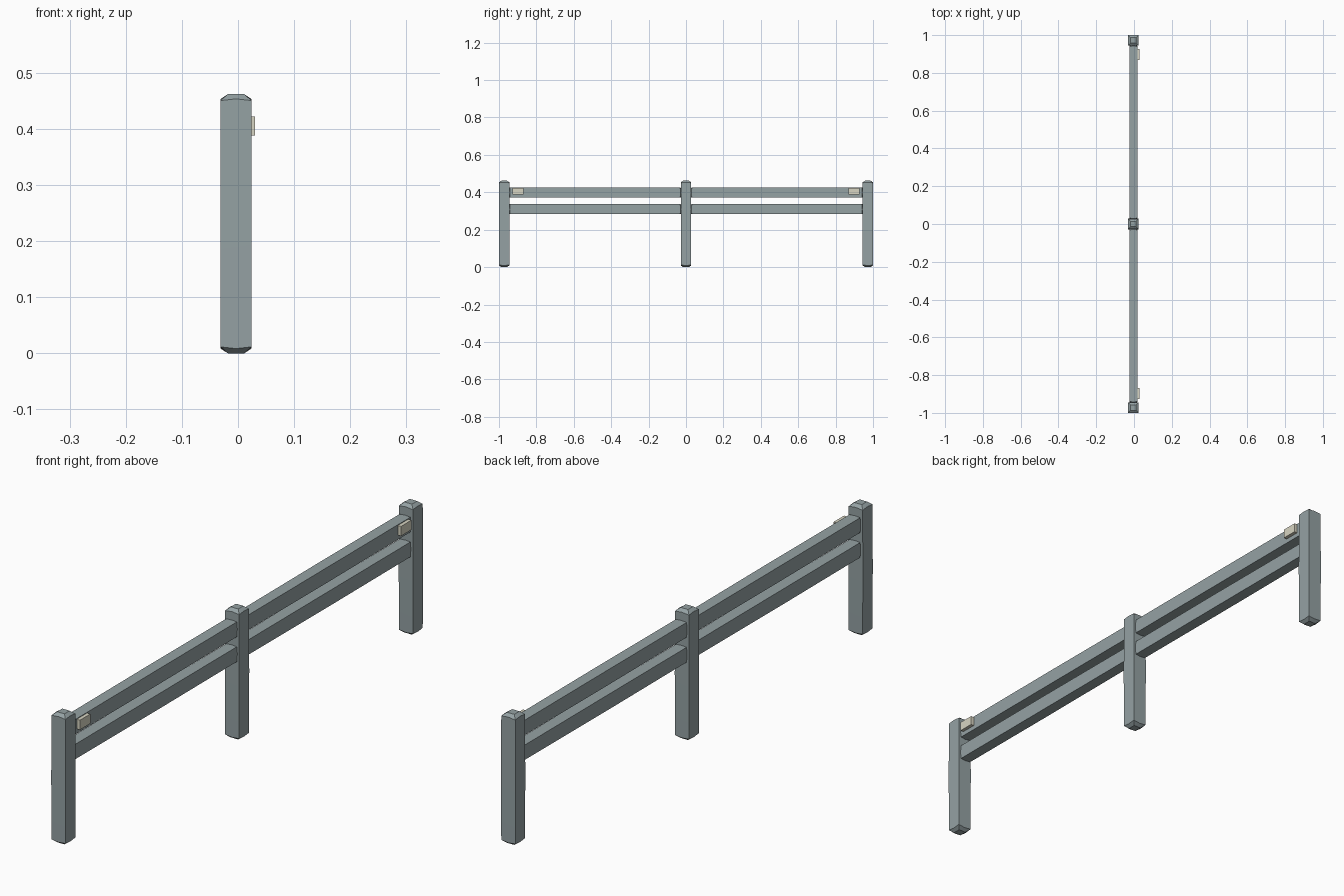
import bpy, bmesh
from mathutils import Vector

if "Cube" in bpy.data.objects:
    bpy.data.objects.remove(bpy.data.objects["Cube"])

CX = -0.0035   # centre line of the timber in x


def material(name, rgb):
    m = bpy.data.materials.new(name)
    m.diffuse_color = (*rgb, 1)
    m.use_nodes = True
    m.node_tree.nodes["Principled BSDF"].inputs["Base Color"].default_value = m.diffuse_color
    return m


TIMBER = material("painted_timber", (0.30, 0.36, 0.37))
REFLECT = material("pale_reflector", (0.68, 0.66, 0.54))


def finish(name, bm, mat):
    bmesh.ops.recalc_face_normals(bm, faces=bm.faces)
    me = bpy.data.meshes.new(name)
    bm.to_mesh(me)
    bm.free()
    me.materials.append(mat)
    ob = bpy.data.objects.new(name, me)
    bpy.context.collection.objects.link(ob)
    return ob


def beam(name, start, length, hu, hv, place):
    """Square beam with softly crowned, chamfered ends; place(u, v, w) gives xyz."""
    ring = [(-1, -1), (0, -1), (1, -1), (1, 0), (1, 1), (0, 1), (-1, 1), (-1, 0)]
    # distance along beam, extra setback at the corners, half-size reduction
    end = length
    levels = [(0, 0, 0.0135), (0.0085, 0.003, 0.0006), (end / 2, 0, 0),
              (end - 0.0085, -0.003, 0.0006), (end, 0, 0.0135)]
    bm = bmesh.new()
    rows = []
    for w, drop, inset in levels:
        rows.append([bm.verts.new(place(u * (hu - inset), v * (hv - inset),
                                        start + w + (drop if u and v else 0)))
                     for u, v in ring])
    for a, b in zip(rows, rows[1:]):
        for i in range(8):
            j = (i + 1) % 8
            bm.faces.new((a[i], a[j], b[j], b[i]))
    bm.faces.new(rows[0])
    bm.faces.new(rows[-1])
    ob = finish(name, bm, TIMBER)
    bpy.ops.object.select_all(action='DESELECT')
    ob.select_set(True)
    bpy.context.view_layer.objects.active = ob
    bpy.ops.object.shade_smooth_by_angle(angle=0.5)
    return ob


# Three upright posts
for label, y in (("front", -0.972), ("middle", 0), ("back", 0.972)):
    beam(label + "_post", 0, 0.462, 0.028, 0.028,
         lambda u, v, w, y=y: Vector((CX + u, y + v, w)))

for label, s in (("front", -1), ("back", 1)):
    # Two rails per bay, their chamfered ends let into the posts
    for level, z in (("lower", 0.310), ("upper", 0.398)):
        beam(f"{label}_{level}_rail", 0.02, 0.931, 0.0215, 0.027,
             lambda u, v, w, s=s, z=z: Vector((CX + u, s * w, z + v)))
    # Reflector plate on the outer end of the upper rail
    bm = bmesh.new()
    bmesh.ops.create_cube(bm, size=1)
    bmesh.ops.scale(bm, verts=bm.verts, vec=(0.016, 0.058, 0.034))
    bmesh.ops.translate(bm, verts=bm.verts, vec=(0.022, s * 0.898, 0.405))
    finish(label + "_reflector", bm, REFLECT)
